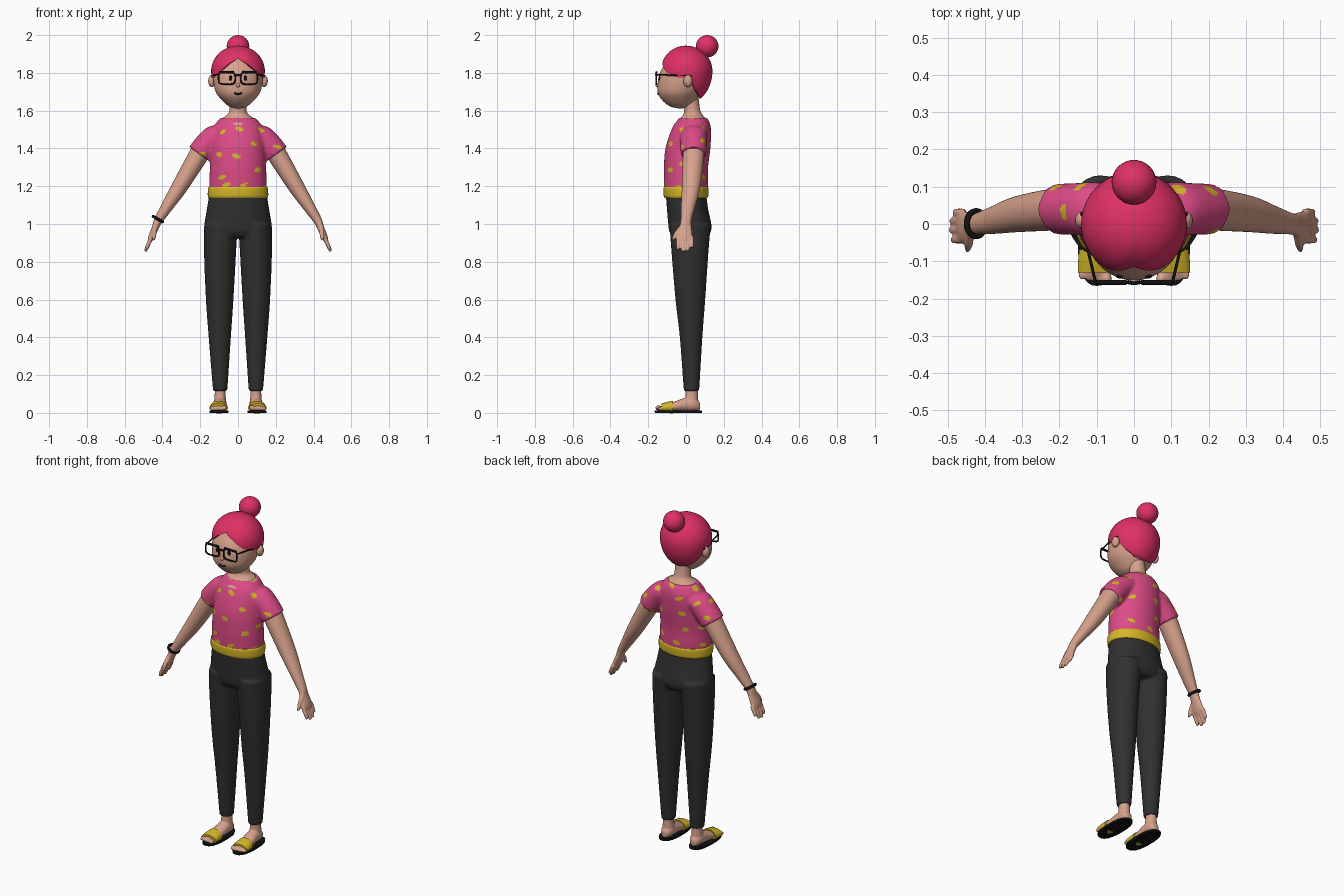
import bpy, bmesh, math, random
from mathutils import Vector, Matrix

cube = bpy.data.objects.get("Cube")
if cube:
    bpy.data.objects.remove(cube, do_unlink=True)
random.seed(4)
X, Y, Z = Vector((1, 0, 0)), Vector((0, 1, 0)), Vector((0, 0, 1))


def material(name, r, g, b):
    m = bpy.data.materials.new(name)
    m.use_nodes = True
    m.diffuse_color = (r, g, b, 1)
    node = next(n for n in m.node_tree.nodes if n.type == 'BSDF_PRINCIPLED')
    node.inputs["Base Color"].default_value = (r, g, b, 1)
    node.inputs["Roughness"].default_value = 0.7
    return m


SKIN = material("skin", 0.68, 0.36, 0.26)
HAIR = material("hair_pink", 0.74, 0.03, 0.13)
SHIRT = material("shirt_pink", 0.72, 0.07, 0.24)
YELLOW = material("yellow", 0.66, 0.47, 0.02)
CLOTH = material("charcoal", 0.03, 0.03, 0.03)
BLACK = material("black", 0.006, 0.006, 0.006)


def spline(a, b, c, d, t):
    return 0.5 * (2*b + (c - a)*t + (2*a - 5*b + 4*c - d)*t*t + (3*b - a - 3*c + d)*t**3)


def loft(bm, rings, u=X, v=Y, n=32, steps=5, p=2):
    """Closed tube through rings of (x, y, z, radius along u, radius along v)."""
    fine = []
    for i in range(len(rings) - 1):
        q = [rings[max(0, min(len(rings) - 1, i + k))] for k in (-1, 0, 1, 2)]
        fine += [[spline(*c, s / steps) for c in zip(*q)] for s in range(steps)]
    fine.append(rings[-1])
    loops = []
    for x, y, z, ru, rv in fine:
        loop = []
        for k in range(n):
            a = math.tau * k / n
            c, s = math.cos(a), math.sin(a)
            c, s = (math.copysign(abs(w) ** (2 / p), w) for w in (c, s))
            loop.append(bm.verts.new(Vector((x, y, z)) + u*c*max(ru, .002) + v*s*max(rv, .002)))
        loops.append(loop)
    for lo, hi in zip(loops, loops[1:]):
        for k in range(n):
            bm.faces.new((lo[k], lo[(k+1) % n], hi[(k+1) % n], hi[k]))
    bm.faces.new(loops[0])
    bm.faces.new(loops[-1])


def ball(bm, centre, radii, seg=24):
    bmesh.ops.create_uvsphere(bm, u_segments=seg, v_segments=seg // 2, radius=1,
                              matrix=Matrix.Translation(centre) @ Matrix.Diagonal((*radii, 1)))


def bake(ob, mat):
    """Replace an object's data by its evaluated mesh, smooth shaded."""
    bpy.context.view_layer.update()
    dg = bpy.context.evaluated_depsgraph_get()
    me = bpy.data.meshes.new_from_object(ob.evaluated_get(dg))
    me.materials.clear()
    me.materials.append(mat)
    for f in me.polygons:
        f.use_smooth = True
        f.material_index = 0
    me.set_sharp_from_angle(angle=math.radians(50))
    return me


def finish(bm, name, mat, fuse=0, relax=4):
    bmesh.ops.recalc_face_normals(bm, faces=bm.faces[:])
    me = bpy.data.meshes.new(name)
    bm.to_mesh(me)
    bm.free()
    ob = bpy.data.objects.new(name, me)
    bpy.context.collection.objects.link(ob)
    if fuse:
        mod = ob.modifiers.new("fuse", 'REMESH')
        mod.mode, mod.voxel_size = 'VOXEL', fuse
        mod = ob.modifiers.new("relax", 'SMOOTH')
        mod.factor, mod.iterations = 0.5, relax
    me = bake(ob, mat)
    ob.modifiers.clear()
    ob.data = me
    return ob


def tube(name, pts, r, mat, cyclic=False):
    cu = bpy.data.curves.new(name + "_path", 'CURVE')
    cu.dimensions, cu.bevel_depth, cu.bevel_resolution = '3D', r, 2
    cu.use_fill_caps = True
    sp = cu.splines.new('POLY')
    sp.points.add(len(pts) - 1)
    for q, co in zip(sp.points, pts):
        q.co = (*co, 1)
    sp.use_cyclic_u = cyclic
    path = bpy.data.objects.new(name + "_path", cu)
    bpy.context.collection.objects.link(path)
    me = bake(path, mat)
    bpy.data.objects.remove(path, do_unlink=True)
    ob = bpy.data.objects.new(name, me)
    bpy.context.collection.objects.link(ob)


def flip(rings, s):
    return [(s * r[0], *r[1:]) for r in rings]


# Head, nose and neck
bm = bmesh.new()
loft(bm, [(0, -.03, 1.612, .01, .01), (0, -.032, 1.624, .05, .055), (0, -.035, 1.66, .09, .095),
          (0, -.032, 1.7, .118, .118), (0, -.018, 1.76, .131, .13), (0, -.01, 1.81, .129, .124),
          (0, 0, 1.86, .11, .1), (0, 0, 1.91, .06, .06), (0, 0, 1.925, .01, .01)], n=48)
ball(bm, (0, -.149, 1.735), (.011, .012, .012))
finish(bm, "head", SKIN)
bm = bmesh.new()
loft(bm, [(0, .02, 1.68, .045, .045), (0, .032, 1.605, .045, .043), (0, .036, 1.58, .056, .05),
          (0, .035, 1.56, .082, .066), (0, .026, 1.54, .088, .078), (0, .01, 1.522, .08, .074),
          (0, .01, 1.5, .05, .05)])
finish(bm, "neck", SKIN)

# Hair cap with a centre parting, and the bun
HAIRLINE = [(0, 1.875), (20, 1.85), (45, 1.8), (70, 1.775), (95, 1.775),
            (115, 1.71), (140, 1.675), (180, 1.665)]


def hairline(deg):
    for (a, p), (b, q) in zip(HAIRLINE, HAIRLINE[1:]):
        if deg <= b:
            return p + (q - p) * (deg - a) / (b - a)
    return HAIRLINE[-1][1]


bm = bmesh.new()
N, M, MID = 72, 20, 1.81
top = bm.verts.new((0, 0, MID + .134))
cols = []
for i in range(N):
    a = -math.pi + math.tau * i / N
    h = hairline(abs(math.degrees(a))) - MID
    limit = math.acos(h / (.134 if h > 0 else .175))
    col = []
    for j in range(1, M + 2):
        t = limit * min(j, M) / M
        r = 1 - .07 * math.exp(-(a / .22) ** 2) * math.sin(t)
        r *= .88 if j > M else 1
        c = math.cos(t)
        col.append(bm.verts.new((.142 * math.sin(t) * math.sin(a) * r,
                                 -.14 * math.sin(t) * math.cos(a) * r,
                                 MID + c * (.134 if c > 0 else .175))))
    cols.append(col)
for i in range(N):
    p, q = cols[i], cols[(i + 1) % N]
    bm.faces.new((top, p[0], q[0]))
    for j in range(M):
        bm.faces.new((p[j], p[j+1], q[j+1], q[j]))
finish(bm, "hair", HAIR)
bm = bmesh.new()
ball(bm, (0, .112, 1.941), (.06, .06, .059), 32)
finish(bm, "hair_bun", HAIR)

# Mouth and glasses bridge
tube("mouth", [(x, -.147 + abs(x) * .05, 1.688 + 18 * x * x) for x in (-.02, -.01, 0, .01, .02)], .005, BLACK)
tube("glasses_bridge", [(-.016, -.157, 1.785), (0, -.159, 1.79), (.016, -.157, 1.785)], .005, BLACK)

# Shirt: torso and sleeves fused, then spotted
SLEEVE = [(.04, .04, 1.49, .05, .06), (.1, .04, 1.478, .066, .072),
          (.155, .04, 1.43, .068, .07), (.205, .04, 1.37, .066, .068)]
bm = bmesh.new()
loft(bm, [(0, 0, 1.165, .153, .115), (0, 0, 1.22, .152, .117), (0, 0, 1.3, .149, .117),
          (0, .01, 1.4, .145, .119), (0, .028, 1.5, .135, .105), (0, .036, 1.545, .108, .085),
          (0, .038, 1.562, .092, .074)], n=48)
for s in (1, -1):
    loft(bm, flip(SLEEVE, s), u=Vector((.81 * s, 0, .58)))
shirt = finish(bm, "shirt", SHIRT, .008, 5)
shirt.data.materials.append(YELLOW)
polys = shirt.data.polygons
front = [f.center.copy() for f in polys if f.normal.y < -.1]
spots = [min(front, key=lambda c: abs(c.x - x) + abs(c.z - z)) for x, z in (
    (.01, 1.505), (-.08, 1.49), (-.01, 1.36), (.085, 1.425), (-.085, 1.25),
    (.03, 1.21), (.21, 1.41), (.105, 1.285), (-.06, 1.21))]
for _ in range(700):
    c = polys[random.randrange(len(polys))].center.copy()
    if min((c - o).length for o in spots) > .085:
        spots.append(c)
sized = [(c, random.uniform(.018, .026), random.uniform(-.5, .5)) for c in spots]
for f in polys:
    for c, w, tilt in sized:
        d = f.center - c
        side = math.hypot(d.x, d.y)
        if side < w and (side / w) ** 2 + ((d.z - tilt * d.x) / .012) ** 2 < 1:
            f.material_index = 1

# Waistband and trousers
bm = bmesh.new()
loft(bm, [(0, 0, 1.138, .156, .112), (0, 0, 1.15, .16, .118), (0, 0, 1.185, .159, .12),
          (0, 0, 1.196, .154, .117)], n=48)
finish(bm, "waistband", YELLOW)
bm = bmesh.new()
loft(bm, [(0, 0, 1.16, .152, .107), (0, .008, 1.08, .165, .109), (0, .02, 1.0, .178, .114),
          (0, .022, .96, .18, .11), (0, .022, .93, .17, .09)], n=48)
for s in (1, -1):
    loft(bm, flip([(.09, .022, 1.0, .088, .11), (.095, .021, .85, .085, .098),
                   (.097, .023, .6, .073, .079), (.0965, .027, .4, .059, .06),
                   (.0945, .029, .115, .038, .041)], s))
finish(bm, "trousers", CLOTH, .008, 4)

# Paired parts
for s, side in ((1, "left"), (-1, "right")):
    across = Vector((.86 * s, 0, .5))

    # Arm with hand, fingers and thumb
    bm = bmesh.new()
    loft(bm, flip([(.16, .042, 1.44, .052, .054), (.205, .04, 1.37, .053, .057),
                   (.31, .027, 1.195, .043, .049), (.38, .01, 1.085, .031, .037),
                   (.424, 0, 1.015, .023, .029), (.44, -.004, .975, .018, .035),
                   (.457, -.008, .935, .017, .043), (.468, -.008, .91, .012, .04)], s), u=across)
    for y, reach in ((-.041, .85), (-.016, 1), (.009, .95), (.03, .7)):
        loft(bm, flip([(.458, y, .93, .011, .012), (.458 + .02 * reach, y, .93 - .045 * reach, .011, .012),
                       (.458 + .034 * reach, y * 1.03, .93 - .076 * reach, .008, .009)], s),
             u=across, n=12)
    loft(bm, flip([(.438, -.022, .985, .014, .015), (.443, -.052, .95, .013, .013),
                   (.447, -.068, .915, .009, .009)], s), u=across, n=12)
    finish(bm, side + "_arm", SKIN, .005, 3)

    # Foot with toes and ankle
    bm = bmesh.new()
    loft(bm, flip([(.095, .074, .034, .018, .02), (.095, .045, .045, .034, .036),
                   (.096, 0, .045, .036, .037), (.1, -.06, .034, .04, .026),
                   (.102, -.11, .027, .043, .018), (.102, -.142, .022, .04, .012)], s), v=Z)
    loft(bm, flip([(.0945, .03, .17, .029, .032), (.0945, .03, .1, .029, .033),
                   (.095, .03, .05, .033, .036)], s))
    for k in range(5):
        r = .0145 if k == 0 else .0105
        ball(bm, (s * (.073 + .0165 * k), -.147 + .003 * k, .012 + r), (r, .015, r), 16)
    finish(bm, side + "_foot", SKIN, .005, 3)

    # Sandal
    bm = bmesh.new()
    loft(bm, flip([(.1, -.04, 0, .05, .125), (.1, -.04, .013, .051, .126)], s), steps=1, n=48, p=2.5)
    finish(bm, side + "_sandal_sole", BLACK)
    bm = bmesh.new()
    loft(bm, flip([(.101, -.068, .03, .046, .034), (.102, -.1, .029, .048, .029),
                   (.102, -.13, .026, .049, .023)], s), v=Z)
    finish(bm, side + "_sandal_strap", YELLOW)

    # Ear and eye
    bm = bmesh.new()
    ball(bm, (s * .138, .01, 1.757), (.02, .024, .032))
    finish(bm, side + "_ear", SKIN)
    bm = bmesh.new()
    ball(bm, (s * .039, -.14, 1.772), (.009, .006, .014))
    finish(bm, side + "_eye", BLACK)

    # Glasses: rounded rim, heavy brow bar and temple
    rim = []
    for k in range(32):
        c, d = math.cos(math.tau * k / 32), math.sin(math.tau * k / 32)
        rim.append((s * (.059 + .044 * math.copysign(abs(c) ** .5, c)), -.157,
                    1.772 + .032 * math.copysign(abs(d) ** .5, d)))
    tube(side + "_glasses_rim", rim, .0045, BLACK, True)
    tube(side + "_glasses_brow", [(s * .02, -.157, 1.803), (s * .1, -.157, 1.803)], .0065, BLACK)
    tube(side + "_glasses_temple", [(s * .103, -.157, 1.79), (s * .138, -.01, 1.787),
                                    (s * .14, .03, 1.78)], .004, BLACK)

# Bracelet on the right wrist
tube("bracelet", [Vector((-.424, .001, 1.026)) + Vector((-.86, 0, .5)) * .029 * math.cos(a) + Y * .034 * math.sin(a)
                  for a in (math.tau * k / 32 for k in range(32))], .008, BLACK, True)
